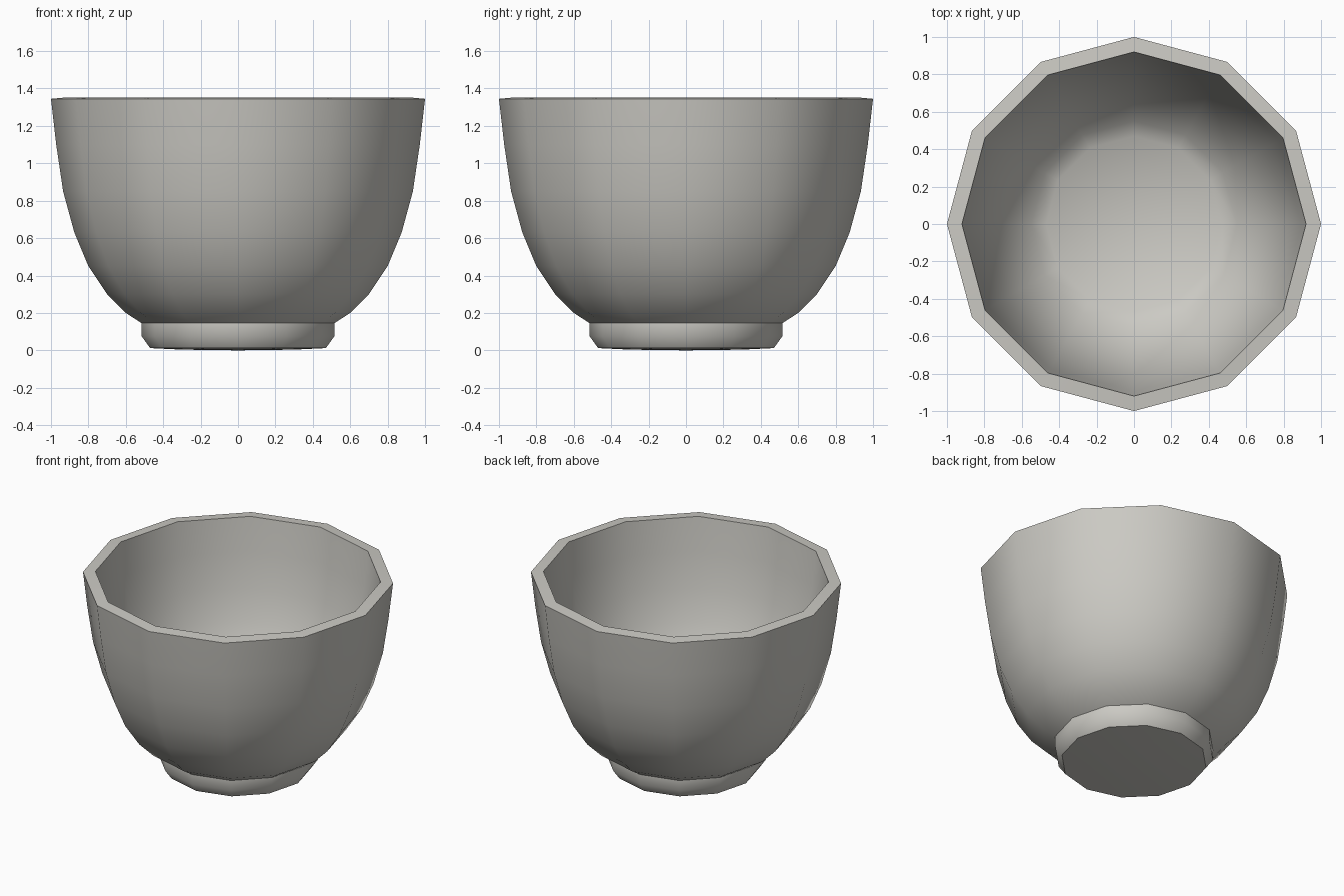
import bpy, bmesh, math

if "Cube" in bpy.data.objects:
    bpy.data.objects.remove(bpy.data.objects["Cube"])

SIDES = 12

# One warm grey glaze for the whole bowl
glaze = bpy.data.materials.new("warm grey glaze")
glaze.diffuse_color = (0.60, 0.59, 0.55, 1)
glaze.use_nodes = True
glaze.node_tree.nodes["Principled BSDF"].inputs["Base Color"].default_value = glaze.diffuse_color

# Closed half profile (radius, height), from under the foot, over the rim, to the inner floor
profile = [
    (0, 0), (0.30, 0.004), (0.47, 0.012), (0.515, 0.075), (0.515, 0.145),      # foot
    (0.60, 0.20), (0.70, 0.30), (0.80, 0.45), (0.875, 0.63), (0.935, 0.85),
    (0.972, 1.10), (1.0, 1.345),                                               # outer wall
    (0.92, 1.352), (0.895, 1.12), (0.858, 0.87), (0.80, 0.66), (0.73, 0.49),
    (0.64, 0.355), (0.55, 0.265), (0.47, 0.215), (0, 0.20),                    # inner wall
]


def lathe(name, points, sides):
    """Revolve a half profile around z, with single points on the axis."""
    bm = bmesh.new()
    rings = []
    for r, z in points:
        count = sides if r > 0 else 1
        rings.append([bm.verts.new((r * math.cos(math.tau * i / sides),
                                    r * math.sin(math.tau * i / sides), z))
                      for i in range(count)])
    for a, b in zip(rings, rings[1:]):
        for i in range(sides):
            j = (i + 1) % sides
            corners = [a[i % len(a)], a[j % len(a)], b[j % len(b)], b[i % len(b)]]
            bm.faces.new(list(dict.fromkeys(corners)))
    bmesh.ops.recalc_face_normals(bm, faces=bm.faces)
    mesh = bpy.data.meshes.new(name)
    bm.to_mesh(mesh)
    bm.free()
    obj = bpy.data.objects.new(name, mesh)
    bpy.context.collection.objects.link(obj)
    return obj


bowl = lathe("bowl", profile, SIDES)
bowl.data.materials.append(glaze)

# Smooth walls, with crisp edges at the rim and foot
bpy.context.view_layer.objects.active = bowl
bowl.select_set(True)
bpy.ops.object.shade_smooth_by_angle(angle=math.radians(40))
